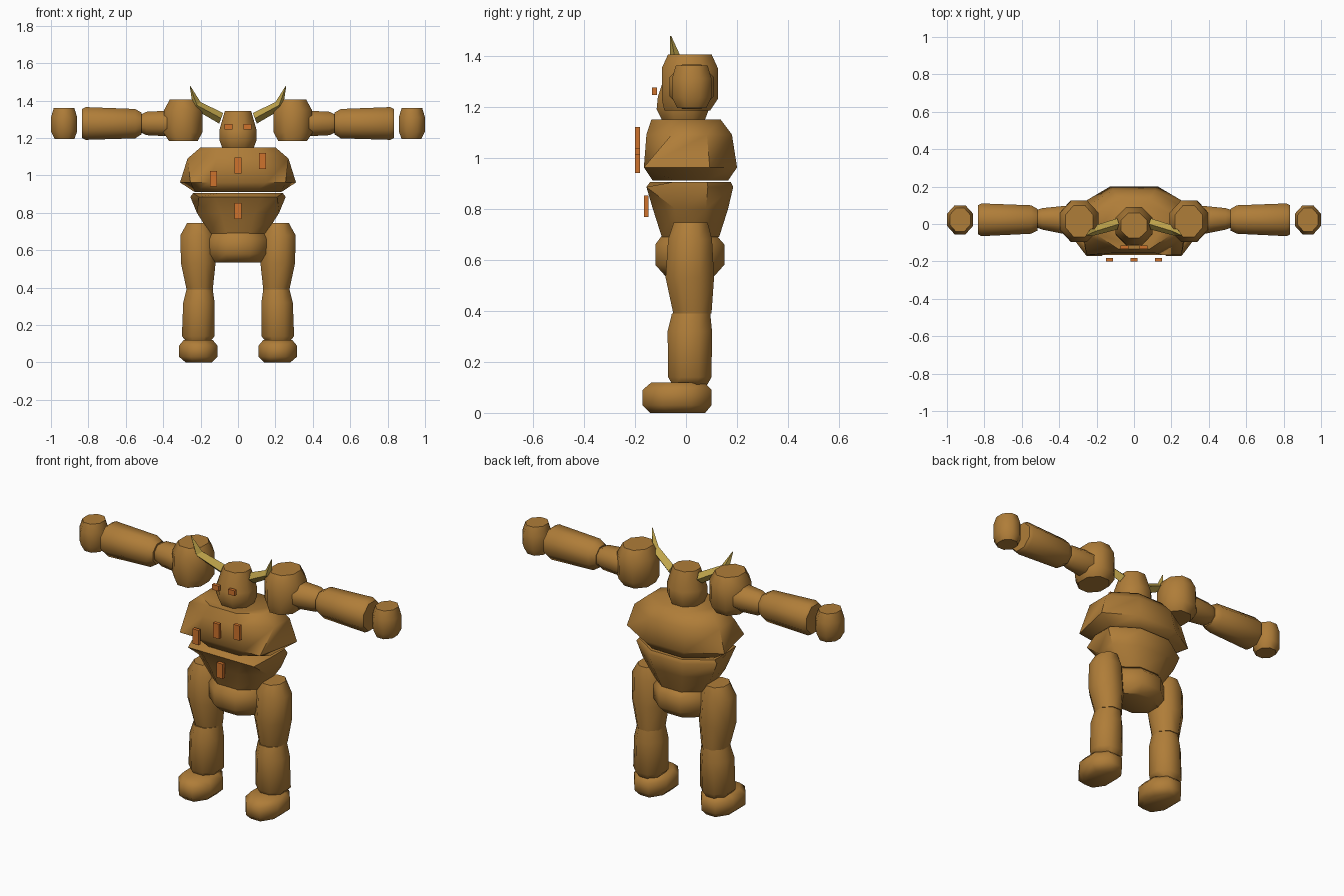
import bpy, bmesh, math
from mathutils import Vector

cube = bpy.data.objects.get("Cube")
if cube:
    bpy.data.objects.remove(cube, do_unlink=True)


def material(name, rgb):
    m = bpy.data.materials.new(name)
    m.use_nodes = True
    col = (*rgb, 1)
    m.diffuse_color = col
    m.node_tree.nodes["Principled BSDF"].inputs["Base Color"].default_value = col
    return m


BROWN = material("clay brown", (0.43, 0.205, 0.04))
HORN = material("horn yellow", (0.52, 0.37, 0.07))
ORANGE = material("glow orange", (0.62, 0.17, 0.025))


def finish(name, bm, mat, angle):
    bmesh.ops.recalc_face_normals(bm, faces=bm.faces)
    mesh = bpy.data.meshes.new(name)
    bm.to_mesh(mesh)
    bm.free()
    mesh.materials.append(mat)
    if angle:
        mesh.shade_smooth()
        mesh.set_sharp_from_angle(angle=math.radians(angle))
    obj = bpy.data.objects.new(name, mesh)
    bpy.context.collection.objects.link(obj)
    return obj


def skin(bm, loops):
    for a, b in zip(loops, loops[1:]):
        n = len(a)
        for i in range(n):
            bm.faces.new((a[i], a[(i + 1) % n], b[(i + 1) % n], b[i]))
    bm.faces.new(loops[0])
    bm.faces.new(loops[-1])


def barrel(name, rings, axis="z", side=1, flare=None):
    """Eight-sided loft; each ring is (position, u low, u high, v low, v high)."""
    bm = bmesh.new()
    loops = []
    flat = math.tan(math.pi / 8)
    for k, (t, u0, u1, v0, v1) in enumerate(rings):
        uc, ur, vc, vr = (u0 + u1) / 2, (u1 - u0) / 2, (v0 + v1) / 2, (v1 - v0) / 2
        loop = []
        for p, q in ((1, -flat), (1, flat), (flat, 1), (-flat, 1),
                     (-1, flat), (-1, -flat), (-flat, -1), (flat, -1)):
            if k == flare and q < 0:  # square off the front corners
                p, q = p * (0.82 if abs(p) == 1 else 1.2), -1
            u, v = uc + p * ur, vc + q * vr
            co = (u, v, t) if axis == "z" else (t, u, v)
            loop.append(bm.verts.new((co[0] * side, co[1], co[2])))
        loops.append(loop)
    skin(bm, loops)
    return finish(name, bm, BROWN, 50)


def plate(name, x, y, z, w, h):
    bm = bmesh.new()
    bmesh.ops.create_cube(bm, size=1)
    for v in bm.verts:
        v.co = (x + v.co.x * w, y + v.co.y * 0.019, z + v.co.z * h)
    return finish(name, bm, ORANGE, 0)


def horn(name, side):
    bm = bmesh.new()
    loops = []
    # centre, size, direction across the horn in the front plane
    for c, r, d in (((-0.09, 0, 1.305), 0.03, (0.35, 0.94)),
                    ((-0.22, -0.037, 1.375), 0.026, (0.75, 0.66)),
                    ((-0.256, -0.06, 1.477), 0.002, (1, 0.1))):
        across = Vector((d[0], 0, d[1])) * r
        deep = Vector((0, r, 0))
        pts = [Vector(c) + o for o in (across, deep, -across, -deep)]
        loops.append([bm.verts.new((-p.x * side, p.y, p.z)) for p in pts])
    skin(bm, loops)
    return finish(name, bm, HORN, 0)


# Torso and head
barrel("head", [(1.15, -.085, .085, -.095, .075), (1.19, -.1, .1, -.115, .09),
                (1.24, -.1, .1, -.11, .09), (1.345, -.07, .07, -.075, .06)])
barrel("chest", [(.91, -.23, .23, -.13, .165), (.962, -.31, .31, -.165, .2),
                 (1.09, -.27, .27, -.155, .18), (1.15, -.2, .2, -.135, .135)], flare=1)
barrel("belly", [(.69, -.15, .15, -.095, .13), (.80, -.22, .22, -.13, .165),
                 (.885, -.255, .255, -.155, .185), (.905, -.24, .24, -.14, .175)], flare=2)
barrel("pelvis", [(.535, -.125, .125, -.08, .11), (.58, -.16, .16, -.12, .15),
                  (.66, -.16, .16, -.12, .15), (.70, -.13, .13, -.09, .115)])

# Paired limbs and horns
for side, tag in ((1, "left"), (-1, "right")):
    barrel(tag + "_shoulder", [(1.185, .215, .37, -.085, .095), (1.23, .19, .4, -.095, .125),
                               (1.35, .19, .395, -.095, .125), (1.405, .22, .365, -.07, .1)],
           side=side)
    barrel(tag + "_upper_arm", [(.34, -.05, .095, 1.21, 1.345), (.39, -.05, .095, 1.21, 1.345),
                                (.49, -.03, .085, 1.215, 1.34), (.52, -.02, .075, 1.23, 1.325)],
           "x", side)
    barrel(tag + "_forearm", [(.515, -.035, .08, 1.22, 1.335), (.55, -.052, .1, 1.198, 1.355),
                              (.815, -.065, .11, 1.19, 1.365), (.835, -.055, .1, 1.2, 1.355)],
           "x", side)
    barrel(tag + "_hand", [(1.195, .875, .98, -.035, .08), (1.235, .86, 1, -.055, .1),
                           (1.31, .86, 1, -.055, .1), (1.36, .875, .985, -.04, .085)],
           side=side)
    barrel(tag + "_thigh", [(.39, .135, .275, -.05, .1), (.53, .12, .305, -.08, .11),
                            (.68, .125, .308, -.07, .102), (.745, .16, .272, -.048, .085)],
           side=side)
    barrel(tag + "_shin", [(.105, .155, .27, -.05, .08), (.14, .125, .3, -.07, .1),
                           (.32, .125, .293, -.072, .102), (.39, .135, .275, -.055, .095)],
           side=side)
    barrel(tag + "_foot", [(0, .14, .28, -.14, .075), (.03, .11, .315, -.17, .1),
                           (.09, .11, .315, -.17, .1), (.12, .135, .29, -.135, .07)],
           side=side)
    horn(tag + "_horn", side)
    plate(tag + "_eye", 0.051 * side, -0.124, 1.26, 0.042, 0.03)

# Glowing rune plates floating off the torso
for name, x, y, z in (("right_chest_plate", -.13, -.19, .982),
                      ("middle_chest_plate", 0, -.19, 1.052),
                      ("left_chest_plate", .13, -.19, 1.077),
                      ("belly_plate", 0, -.156, .81)):
    plate(name, x, y, z, 0.038, 0.085)
